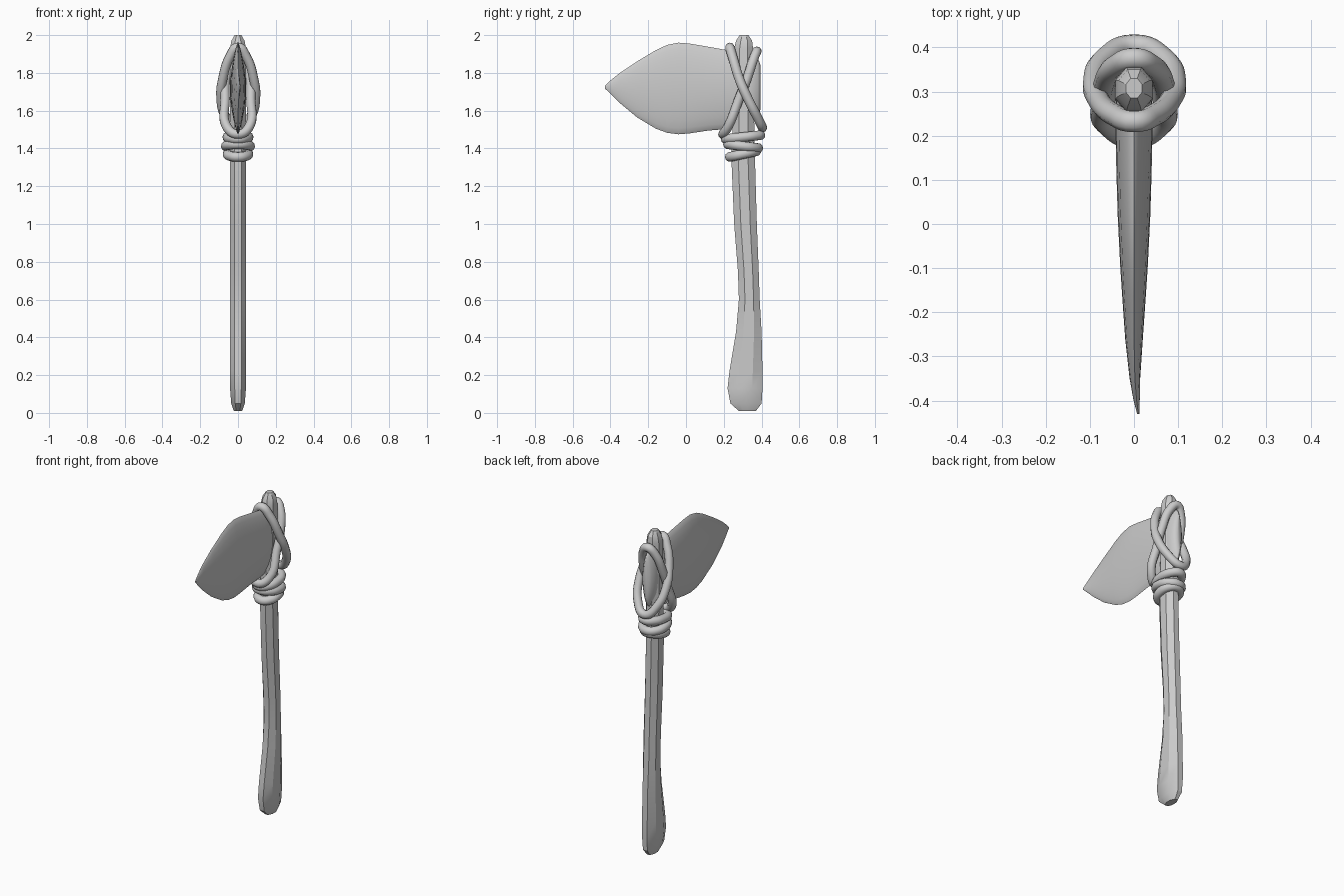
import bpy, math
from math import cos, sin, pi

if "Cube" in bpy.data.objects:
    bpy.data.objects.remove(bpy.data.objects["Cube"])


def loft(name, rings, angle):
    """Skin a list of equal-length rings and cap both ends."""
    n = len(rings[0])
    verts = [p for r in rings for p in r]
    faces = [(k*n + i, k*n + (i+1) % n, (k+1)*n + (i+1) % n, (k+1)*n + i)
             for k in range(len(rings)-1) for i in range(n)]
    faces += [tuple(range(n))[::-1], tuple(range(len(verts)-n, len(verts)))]
    me = bpy.data.meshes.new(name)
    me.from_pydata(verts, [], faces)
    ob = bpy.data.objects.new(name, me)
    bpy.context.collection.objects.link(ob)
    bpy.ops.object.select_all(action='DESELECT')
    ob.select_set(True)
    bpy.context.view_layer.objects.active = ob
    bpy.ops.object.mode_set(mode='EDIT')
    bpy.ops.mesh.select_all(action='SELECT')
    bpy.ops.mesh.normals_make_consistent(inside=False)
    bpy.ops.object.mode_set(mode='OBJECT')
    bpy.ops.object.shade_smooth_by_angle(angle=math.radians(angle))
    return ob


def rope(name, pts, radius):
    """Closed round cord through the given points."""
    cu = bpy.data.curves.new(name, 'CURVE')
    cu.dimensions = '3D'
    cu.bevel_depth = radius
    cu.bevel_resolution = 3
    cu.resolution_u = 6
    sp = cu.splines.new('BEZIER')
    sp.bezier_points.add(len(pts) - 1)
    for bp, p in zip(sp.bezier_points, pts):
        bp.co = p
        bp.handle_left_type = bp.handle_right_type = 'AUTO'
    sp.use_cyclic_u = True
    ob = bpy.data.objects.new(name, cu)
    bpy.context.collection.objects.link(ob)
    bpy.ops.object.select_all(action='DESELECT')
    ob.select_set(True)
    bpy.context.view_layer.objects.active = ob
    bpy.context.view_layer.update()
    bpy.ops.object.convert(target='MESH')
    bpy.ops.object.shade_smooth()


# handle: octagonal stations (z, front y, back y, half width)
stations = [(0.01, 0.28, 0.37, 0.022), (0.05, 0.235, 0.40, 0.036),
            (0.13, 0.22, 0.405, 0.042), (0.22, 0.23, 0.405, 0.043),
            (0.43, 0.265, 0.40, 0.043), (0.60, 0.28, 0.39, 0.043),
            (0.75, 0.275, 0.385, 0.043), (1.00, 0.255, 0.375, 0.043),
            (1.35, 0.24, 0.365, 0.043), (1.60, 0.25, 0.36, 0.043),
            (1.93, 0.255, 0.355, 0.042), (1.97, 0.265, 0.35, 0.035),
            (2.00, 0.285, 0.33, 0.018)]
rings = []
for z, a, b, h in stations:
    c, r, k = (a+b)/2, (b-a)/2, cos(pi/8)
    rings.append([(h*cos(pi/8 + i*pi/4)/k, c + r*sin(pi/8 + i*pi/4)/k, z)
                  for i in range(8)])
loft("handle", rings, 25)

# stone blade: lens sections (y, bottom z, top z, half thickness, x shift)
sections = [(-0.43, 1.718, 1.732, 0.003, 0.01), (-0.40, 1.69, 1.76, 0.007, 0.006),
            (-0.35, 1.64, 1.80, 0.012, 0.002), (-0.26, 1.565, 1.86, 0.02, 0),
            (-0.16, 1.505, 1.92, 0.027, 0), (-0.10, 1.483, 1.948, 0.031, 0),
            (-0.04, 1.475, 1.96, 0.034, 0), (0.02, 1.48, 1.955, 0.037, 0),
            (0.12, 1.495, 1.938, 0.04, 0), (0.22, 1.503, 1.92, 0.042, 0),
            (0.34, 1.525, 1.90, 0.04, 0), (0.38, 1.56, 1.88, 0.032, 0),
            (0.395, 1.61, 1.84, 0.015, 0)]
rings = []
for y, lo, hi, h, s in sections:
    ring = []
    for i in range(24):
        t = 2*pi*i/24
        sx = math.copysign(abs(sin(t))**1.4, sin(t))
        ring.append((s + h*sx, y, (lo+hi)/2 + (hi-lo)/2*cos(t)))
    rings.append(ring)
loft("stone_blade", rings, 50)


# crossed lashings over the blade: one side of each loop, mirrored
def crossed(name, side, wide):
    left = [(-x*wide, y, z) for x, y, z in reversed(side[1:-1])]
    rope(name, side + left, 0.025)


crossed("front_high_lashing",
        [(0, 0.232, 1.935), (0.042, 0.245, 1.89), (0.085, 0.285, 1.76),
         (0.094, 0.32, 1.68), (0.068, 0.375, 1.57), (0, 0.405, 1.51)], 0.97)
crossed("back_high_lashing",
        [(0, 0.375, 1.915), (0.038, 0.36, 1.88), (0.066, 0.32, 1.76),
         (0.068, 0.28, 1.66), (0.062, 0.225, 1.52), (0, 0.195, 1.475)], 1.0)

# wraps around the handle: (centre z, rise to the back, half x, half y)
for n, (z, rise, rx, ry) in enumerate([(1.37, 0.015, 0.055, 0.07),
                                       (1.412, -0.01, 0.064, 0.08),
                                       (1.46, 0.01, 0.056, 0.092)]):
    rope(f"handle_wrap_{n+1}",
         [(rx*cos(i*pi/4), 0.302 + ry*sin(i*pi/4), z + rise*sin(i*pi/4))
          for i in range(8)], 0.026)
